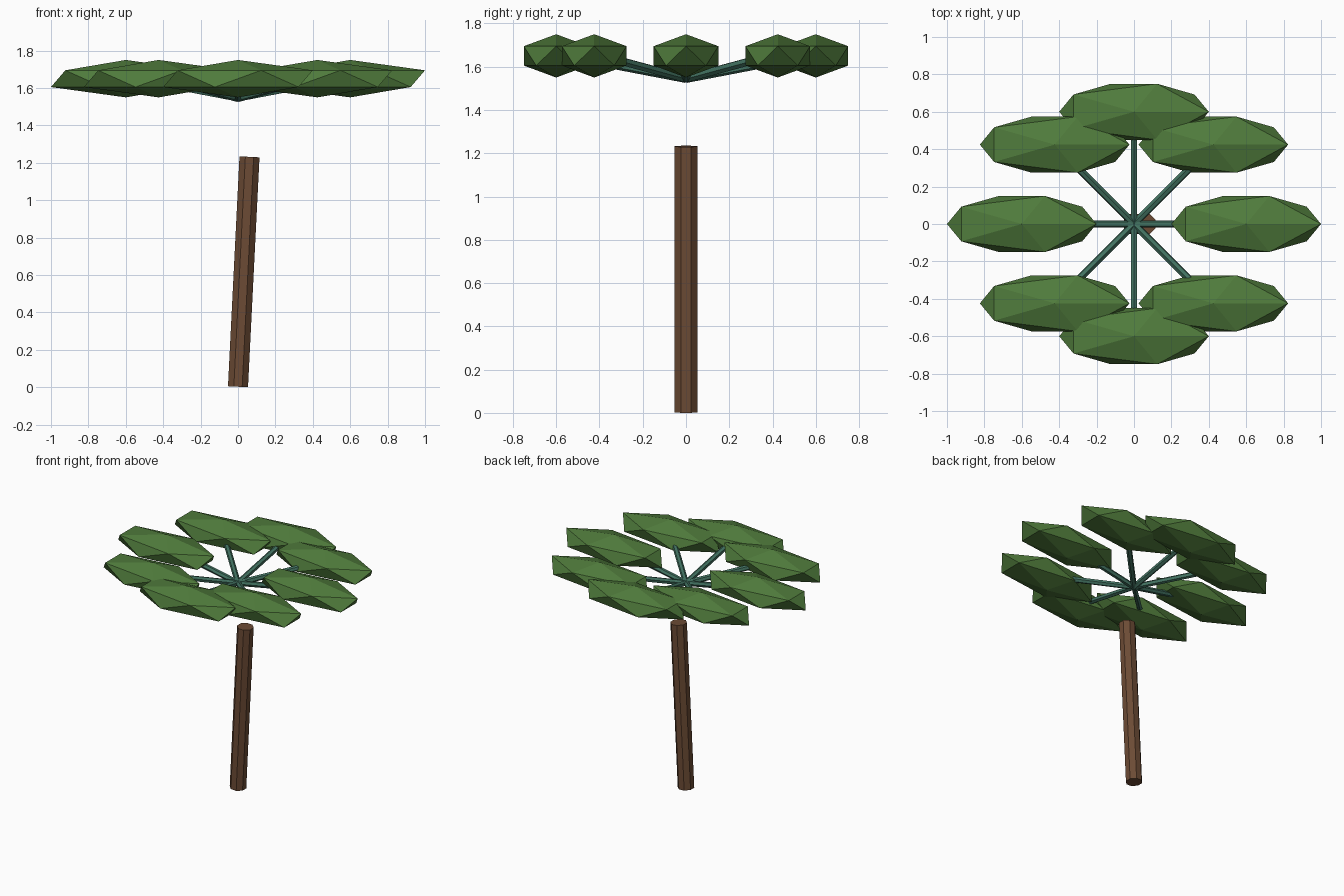
import bpy
from math import cos, sin, pi
from mathutils import Vector

if "Cube" in bpy.data.objects:
    bpy.data.objects.remove(bpy.data.objects["Cube"])


def material(name, rgb):
    m = bpy.data.materials.new(name)
    m.diffuse_color = (*rgb, 1)
    m.use_nodes = True
    m.node_tree.nodes["Principled BSDF"].inputs["Base Color"].default_value = m.diffuse_color
    return m


bark = material("bark", (0.15, 0.07, 0.035))
stem = material("stem", (0.055, 0.17, 0.12))
green = material("leaf_green", (0.08, 0.2, 0.045))


def rod(name, a, b, radius, sides, mat, roll=0.0):
    """Flat-faced cylinder running from a to b."""
    a, b = Vector(a), Vector(b)
    bpy.ops.mesh.primitive_cylinder_add(vertices=sides, radius=radius, depth=(b - a).length)
    ob = bpy.context.object
    ob.name = name
    for v in ob.data.vertices:
        x, y = v.co.x, v.co.y
        v.co.x, v.co.y = x * cos(roll) - y * sin(roll), x * sin(roll) + y * cos(roll)
    ob.rotation_mode = 'QUATERNION'
    ob.rotation_quaternion = Vector((0, 0, 1)).rotation_difference(b - a)
    ob.location = (a + b) / 2
    ob.data.materials.append(mat)
    return ob


# Slightly leaning octagonal trunk
rod("trunk", (0, 0, 0.003), (0.0615, 0, 1.232), 0.058, 8, bark, pi / 8)

# Ring of eight fronds: a rising stem and a leaf clump that always lies along x
for i in range(8):
    ang = i * pi / 4
    x, y = 0.6 * cos(ang), 0.6 * sin(ang)
    rod(f"frond_stem_{i + 1}", (0, 0, 1.545), (x, y, 1.66), 0.02, 6, stem)
    bpy.ops.mesh.primitive_ico_sphere_add(subdivisions=1, radius=1, location=(x, y, 1.65))
    leaf = bpy.context.object
    leaf.name = f"frond_leaf_{i + 1}"
    leaf.scale = (0.447, 0.176, 0.1)
    leaf.data.materials.append(green)
